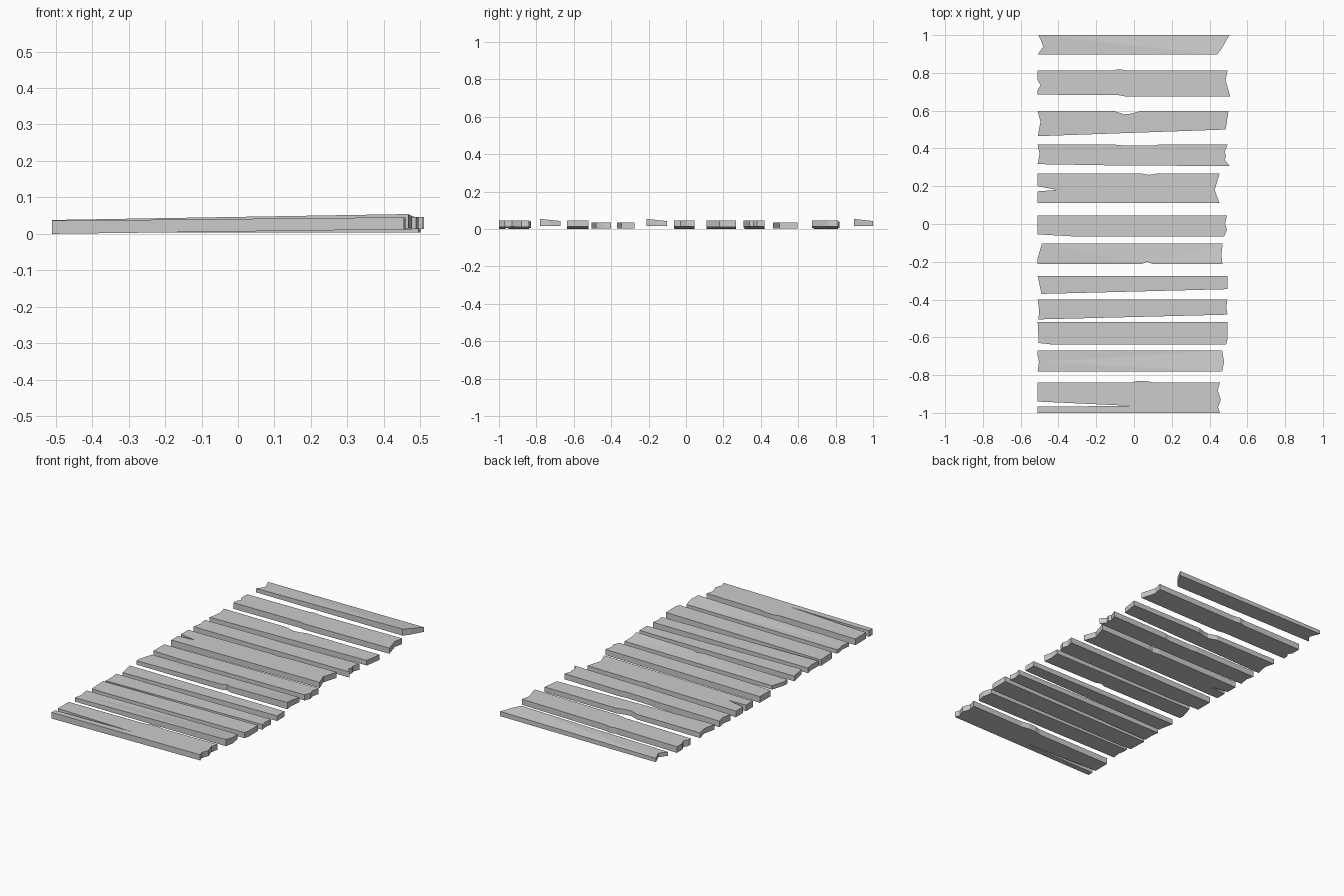
import bpy, bmesh

L = -0.51  # common left end of the boards


# Height of (bottom, top) for each kind of board, at u = 0..1 left to right, v = 0..1 front to back
def flat(u, v):
    return 0.004, 0.034


def rising(u, v):
    return 0.013 * u, 0.036 + 0.010 * u


def twisted(u, v):
    return 0.015, 0.038 + u * (0.017 - 0.012 * v)


def plank(name, kind, outline):
    """Thick board from a plan outline, with sloping top and bottom."""
    ys = [p[1] for p in outline]
    y0, y1 = min(ys), max(ys)
    bm = bmesh.new()
    low, high = [], []
    for x, y in outline:
        b, t = kind((x + 0.51) / 1.02, (y - y0) / (y1 - y0))
        low.append(bm.verts.new((x, y, b)))
        high.append(bm.verts.new((x, y, t)))
    bm.faces.new(high)
    bm.faces.new(low[::-1])
    n = len(outline)
    for i in range(n):
        j = (i + 1) % n
        bm.faces.new((low[i], low[j], high[j], high[i]))
    bmesh.ops.recalc_face_normals(bm, faces=bm.faces[:])
    bmesh.ops.triangulate(bm, faces=[f for f in bm.faces if len(f.verts) > 4])
    mesh = bpy.data.meshes.new(name)
    bm.to_mesh(mesh)
    bm.free()
    bpy.context.collection.objects.link(bpy.data.objects.new(name, mesh))


# Boards from front to back; each outline runs along the front edge, right end, back edge, left end
# front board with a long split
plank("plank_01", rising, [
    (L, -1), (.455, -1), (.445, -.97), (.46, -.93), (.443, -.88), (.455, -.84),
    (.11, -.84), (.06, -.83), (.02, -.83), (-.02, -.84), (L, -.84),
    (L, -.94), (-.01, -.963), (L, -.967)])
plank("plank_02", twisted, [
    (L, -.78), (.467, -.78), (.477, -.73), (.467, -.67), (L, -.67), (L, -.7), (-.503, -.73)])
plank("plank_03", rising, [
    (-.505, -.63), (-.44, -.637), (.488, -.637), (.495, -.61), (.495, -.52), (L, -.52)])
plank("plank_04", flat, [
    (-.505, -.505), (.495, -.48), (.488, -.44), (.495, -.4), (L, -.4), (-.503, -.45)])
plank("plank_05", flat, [
    (-.49, -.37), (.495, -.345), (.495, -.275), (L, -.275)])
plank("plank_06", twisted, [
    (L, -.212), (.04, -.212), (.07, -.2), (.1, -.212), (.468, -.212), (.463, -.16),
    (.47, -.102), (-.487, -.102), (L, -.18)])
plank("plank_07", rising, [
    (L, -.055), (-.33, -.065), (.477, -.065), (.492, -.03), (.482, 0), (.492, .045), (L, .045)])
# wide board with a short split
plank("plank_08", rising, [
    (L, .11), (.453, .11), (.427, .18), (.453, .267), (.12, .267), (.08, .26), (.04, .267),
    (L, .267), (L, .2), (-.405, .18), (L, .173)])
plank("plank_09", rising, [
    (L, .317), (-.1, .31), (.507, .307), (.48, .34), (.488, .36), (.48, .38), (.495, .42),
    (.13, .42), (.1, .415), (-.05, .415), (-.1, .42), (L, .42), (-.5, .37)])
plank("plank_10", flat, [
    (L, .465), (.485, .5), (.49, .53), (.5, .597), (.03, .597), (-.01, .585), (-.05, .58),
    (-.1, .597), (L, .597), (-.495, .54)])
plank("plank_11", rising, [
    (L, .685), (-.08, .682), (-.04, .674), (.51, .674), (.485, .76), (.495, .813),
    (-.04, .813), (-.08, .82), (-.11, .813), (L, .813), (L, .76), (-.495, .735), (L, .71)])
plank("plank_12", twisted, [
    (L, .897), (.44, .897), (.465, .93), (.505, 1), (L + .005, 1), (-.48, .94)])
